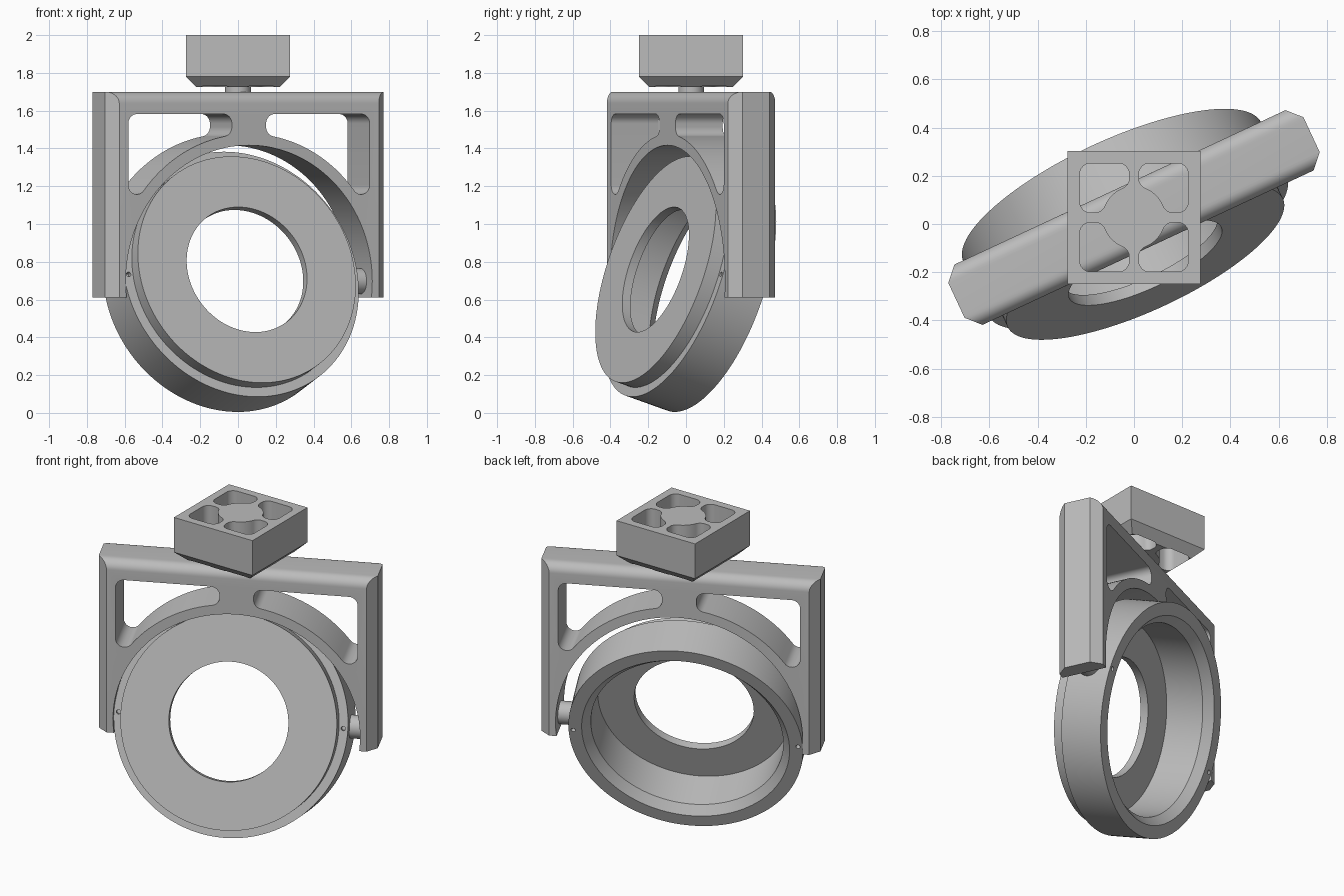
import bpy, bmesh
from math import radians, degrees, atan2, sqrt, cos, sin, pi
from mathutils import Matrix

cube = bpy.data.objects.get("Cube")
if cube:
    bpy.data.objects.remove(cube, do_unlink=True)

grey = bpy.data.materials.new("light_grey")
grey.use_nodes = True
COLOUR = (0.5, 0.5, 0.5, 1)
grey.diffuse_color = COLOUR
grey.node_tree.nodes["Principled BSDF"].inputs["Base Color"].default_value = COLOUR

PIVOT = 0.697
CENTRE = Matrix.Translation((0, 0.027, 0))
SWIVEL = CENTRE @ Matrix.Rotation(radians(25), 4, 'Z')
UPRIGHT = Matrix.Rotation(radians(90), 4, 'X')


def make(name, bm):
    bmesh.ops.recalc_face_normals(bm, faces=bm.faces)
    mesh = bpy.data.meshes.new(name)
    bm.to_mesh(mesh)
    bm.free()
    mesh.materials.append(grey)
    ob = bpy.data.objects.new(name, mesh)
    bpy.context.collection.objects.link(ob)
    return ob


def add_prism(bm, outline, low, high, matrix=Matrix()):
    """Extrude an xy outline from low to high, then place it."""
    face = bm.faces.new([bm.verts.new((x, y, low)) for x, y in outline])
    top = bmesh.ops.extrude_face_region(bm, geom=[face])["geom"]
    verts = [g for g in top if isinstance(g, bmesh.types.BMVert)]
    bmesh.ops.translate(bm, vec=(0, 0, high - low), verts=verts)
    bmesh.ops.transform(bm, matrix=matrix, verts=list({*verts, *face.verts}))


def add_rod(bm, radius, low, high, matrix=Matrix(), steps=48):
    ring = [(radius * cos(2 * pi * i / steps), radius * sin(2 * pi * i / steps))
            for i in range(steps)]
    add_prism(bm, ring, low, high, matrix)


def lathe(name, profile, steps, closed):
    bm = bmesh.new()
    verts = [bm.verts.new((r, 0, z)) for r, z in profile]
    edges = [bm.edges.new(pair) for pair in zip(verts, verts[1:])]
    if closed:
        edges.append(bm.edges.new((verts[-1], verts[0])))
    bmesh.ops.spin(bm, geom=verts + edges, axis=(0, 0, 1), cent=(0, 0, 0),
                   angle=2 * pi, steps=steps)
    bmesh.ops.remove_doubles(bm, verts=bm.verts, dist=0.0001)
    return make(name, bm)


def arcs(*parts, steps=10):
    """Outline joined from arcs given as (x, y, radius, start, end)."""
    points = []
    for x, y, r, a, b in parts:
        for i in range(steps + 1):
            t = radians(a + (b - a) * i / steps)
            points.append((x + r * cos(t), y + r * sin(t)))
    return points


def boolean(ob, bm, operation):
    cutter = make("cutter", bm)
    cutter.hide_render = True
    mod = ob.modifiers.new("cut", 'BOOLEAN')
    mod.object, mod.operation, mod.solver = cutter, operation, 'EXACT'
    select(ob)
    bpy.ops.object.modifier_apply(modifier=mod.name)
    bpy.data.objects.remove(cutter, do_unlink=True)


def select(ob):
    bpy.ops.object.select_all(action='DESELECT')
    ob.select_set(True)
    bpy.context.view_layer.objects.active = ob


def finish(ob, matrix):
    ob.matrix_world = matrix
    select(ob)
    bpy.ops.object.shade_smooth_by_angle(angle=radians(30))


# Yoke: bar with rounded top, chamfered ends
HALF, LENGTH, ROUND = 0.138, 0.813, 0.06
bm = bmesh.new()
side = [(-HALF, 0.61), (HALF, 0.61)]
side += arcs((HALF - ROUND, 1.7 - ROUND, ROUND, 0, 90),
             (ROUND - HALF, 1.7 - ROUND, ROUND, 90, 180))
along = Matrix(((0, 0, 1, 0), (1, 0, 0, 0), (0, 1, 0, 0), (0, 0, 0, 1)))
add_prism(bm, side, -LENGTH, LENGTH, along)
yoke = make("yoke", bm)
a, b = LENGTH - 0.055, HALF - 0.058
plan = [(LENGTH, -b), (LENGTH, b), (a, HALF), (-a, HALF),
        (-LENGTH, b), (-LENGTH, -b), (-a, -HALF), (a, -HALF)]
bm = bmesh.new()
add_prism(bm, plan, 0.5, 1.8)
boolean(yoke, bm, 'INTERSECT')

# Round clearance and the two windows above the arch
bm = bmesh.new()
place = Matrix.Translation((0, 0, PIVOT)) @ UPRIGHT
add_rod(bm, 0.72, -0.3, 0.3, place, 128)
r, arch, near, far, top = 0.05, 0.78, 0.15, 0.655, 0.835
low = sqrt((arch + r) ** 2 - far ** 2)
high = sqrt((arch + r) ** 2 - near ** 2)
t0, t1 = degrees(atan2(low, far)), degrees(atan2(high, near))
window = arcs((near, top, r, 180, 90), (far, top, r, 90, 0),
              (far, low, r, 0, t0 - 180), (0, 0, arch, t0, t1),
              (near, high, r, t1 + 180, 180), steps=14)
for s in (1, -1):
    add_prism(bm, [(s * x, y) for x, y in window], -0.3, 0.3, place)
boolean(yoke, bm, 'DIFFERENCE')
finish(yoke, SWIVEL)

# Tilted ring housing with a front plate and hollow back
profile = [(0.348, 0.2), (0.63, 0.2), (0.63, 0.12), (0.682, 0.12), (0.682, -0.14),
           (0.605, -0.14), (0.56, -0.09), (0.56, 0.15), (0.348, 0.15)]
housing = lathe("ring_housing", profile, 128, True)
bm = bmesh.new()
for s in (1, -1):
    for z in (0.12, -0.14):
        add_rod(bm, 0.013, z - 0.03, z + 0.03, Matrix.Translation((s * 0.655, 0, 0)), 16)
boolean(housing, bm, 'DIFFERENCE')
tilt = Matrix.Translation((-0.037, 0, PIVOT)) @ Matrix.Rotation(radians(72), 4, 'X')
finish(housing, SWIVEL @ tilt)

# Pivot pins between yoke and ring
for name, start, end in (("left_pin", 0.61, 0.75), ("right_pin", -0.75, -0.68)):
    bm = bmesh.new()
    add_rod(bm, 0.068, start, end,
            Matrix.Translation((0, 0, PIVOT)) @ Matrix.Rotation(radians(90), 4, 'Y'))
    finish(make(name, bm), SWIVEL)

# Square mounting block, tapered below, with four through pockets
k = sqrt(2)
block = lathe("mounting_block", [(0, 1.725), (0.22 * k, 1.725), (0.275 * k, 1.78),
                                 (0.275 * k, 2), (0, 2)], 4, False)
block.data.transform(Matrix.Rotation(radians(45), 4, 'Z'))
r, hub, near, far = 0.045, 0.13, 0.065, 0.18
q = sqrt((hub + r) ** 2 - near ** 2)
t = degrees(atan2(near, q))
pocket = arcs((near, far, r, 180, 90), (far, far, r, 90, 0), (far, near, r, 0, -90),
              (q, near, r, -90, t - 180), (0, 0, hub, t, 90 - t),
              (near, q, r, 270 - t, 180))
bm = bmesh.new()
for i in range(4):
    add_prism(bm, pocket, 1.6, 2.1, Matrix.Rotation(i * pi / 2, 4, 'Z'))
boolean(block, bm, 'DIFFERENCE')
finish(block, CENTRE)

# Stem joining block and yoke
bm = bmesh.new()
add_rod(bm, 0.068, 1.66, 1.74)
finish(make("stem", bm), CENTRE)
